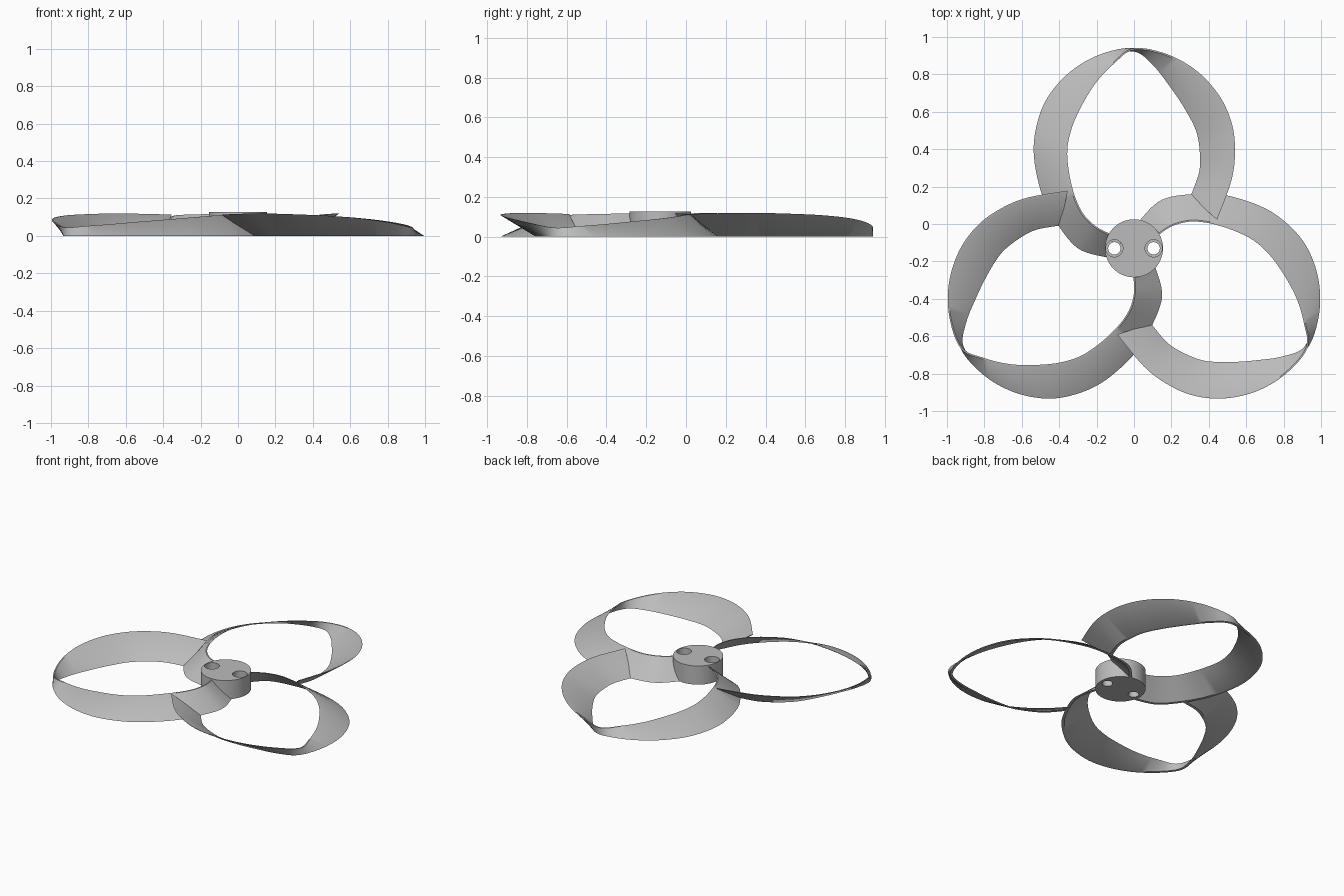
import bpy, bmesh, math
from mathutils import Matrix, Vector

if "Cube" in bpy.data.objects:
    bpy.data.objects.remove(bpy.data.objects["Cube"])

HUB = Vector((0, -0.13, 0))
LOW_WIDTH, TOP_WIDTH = 0.018, 0.008
STEPS = 6

grey = bpy.data.materials.new("plain grey")
grey.use_nodes = True
grey.diffuse_color = (0.5, 0.5, 0.5, 1)
grey.node_tree.nodes["Principled BSDF"].inputs["Base Color"].default_value = (0.5, 0.5, 0.5, 1)


def add_object(name, bm):
    bmesh.ops.recalc_face_normals(bm, faces=bm.faces[:])
    mesh = bpy.data.meshes.new(name)
    bm.to_mesh(mesh)
    bm.free()
    mesh.materials.append(grey)
    obj = bpy.data.objects.new(name, mesh)
    bpy.context.collection.objects.link(obj)
    return obj


def cylinder(name, centre, radius, low, high, sides=64):
    bm = bmesh.new()
    place = Matrix.Translation(centre + Vector((0, 0, (low + high) / 2)))
    bmesh.ops.create_cone(bm, cap_ends=True, segments=sides, radius1=radius,
                          radius2=radius, depth=high - low, matrix=place)
    return add_object(name, bm)


def spline(points):
    """Smooth curve through the points."""
    pts = [points[0]] + points + [points[-1]]
    result = []
    for a, b, c, d in zip(pts, pts[1:], pts[2:], pts[3:]):
        for k in range(STEPS):
            t = k / STEPS
            result.append(0.5 * (2 * b + (c - a) * t + (2 * a - 5 * b + 4 * c - d) * t ** 2
                                 + (3 * b - a - 3 * c + d) * t ** 3))
    return result + [points[-1]]


# Blade ribbon: low edge x, y and high edge x, y, z, from hub round the tip
rows = [
    (-.07, -.18, -.06, -.08, .118), (-.16, -.175, -.14, -.055, .117),
    (-.30, -.13, -.22, -.01, .115), (-.41, 0, -.29, .07, .113),
    (-.49, .15, -.34, .2, .109), (-.535, .36, -.365, .37, .098),
    (-.52, .53, -.345, .5, .088), (-.46, .68, -.29, .63, .077),
    (-.34, .815, -.21, .76, .064), (-.18, .907, -.11, .865, .053),
    (0, .94, 0, .94, .045),
    (.11, .865, .18, .907, .072), (.21, .74, .34, .815, .094),
    (.29, .62, .46, .68, .108), (.35, .5, .525, .53, .115),
    (.37, .38, .54, .38, .119), (.365, .27, .52, .23, .119),
    (.32, .145, .445, .025, .114),
]
low_edge = spline([Vector((r[0], r[1], 0)) for r in rows])
high_edge = spline([Vector(r[2:]) for r in rows])


def make_blade(name, angle):
    bm = bmesh.new()
    middle = [(a + b) / 2 for a, b in zip(low_edge, high_edge)]
    rings = []
    for i, (low, high) in enumerate(zip(low_edge, high_edge)):
        along = middle[min(i + 1, len(middle) - 1)] - middle[max(i - 1, 0)]
        inward = Vector((along.y, -along.x, 0)).normalized()
        corners = (low, high, high + inward * TOP_WIDTH, low + inward * LOW_WIDTH)
        rings.append([bm.verts.new(p) for p in corners])
    for a, b in zip(rings, rings[1:]):
        for j in range(4):
            k = (j + 1) % 4
            bm.faces.new((a[j], a[k], b[k], b[j]))
    bm.faces.new(rings[0])
    bm.faces.new(rings[-1])
    turn = Matrix.Translation(HUB) @ Matrix.Rotation(angle, 4, "Z") @ Matrix.Translation(-HUB)
    bm.transform(turn)
    return add_object(name, bm)


parts = [make_blade(f"loop_blade_{n + 1}", n * math.tau / 3) for n in range(3)]
parts.append(cylinder("hub", HUB, 0.155, 0, 0.127, 96))

# Two stepped screw holes through the hub
cutters = []
for side in (-1, 1):
    centre = HUB + Vector((side * 0.105, 0, 0))
    cutters.append(cylinder("hole_cutter", centre, 0.033, -0.1, 0.3, 40))
    cutters.append(cylinder("recess_cutter", centre, 0.046, 0.075, 0.31, 40))

for part in parts:
    bpy.ops.object.select_all(action="DESELECT")
    part.select_set(True)
    bpy.context.view_layer.objects.active = part
    for cutter in cutters:
        mod = part.modifiers.new("hole", "BOOLEAN")
        mod.operation = "DIFFERENCE"
        mod.solver = "EXACT"
        mod.object = cutter
        bpy.ops.object.modifier_apply(modifier=mod.name)
    bpy.ops.object.shade_smooth_by_angle(angle=math.radians(35))

for cutter in cutters:
    bpy.data.objects.remove(cutter)
